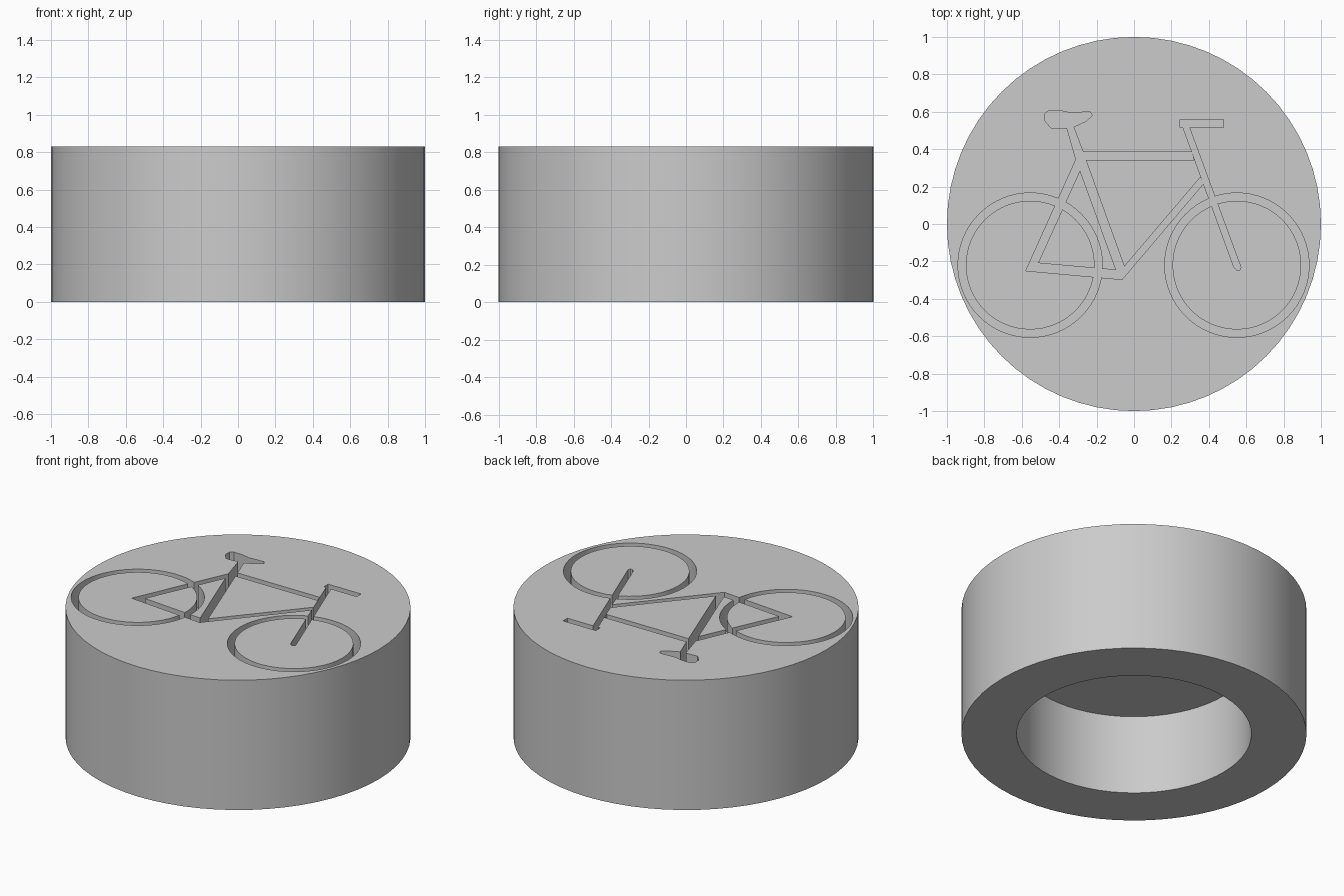
import bpy, bmesh, math
from mathutils import Vector

HEIGHT = 0.83
ENGRAVE = 0.17          # depth of the engraved picture
SEGMENTS = 64

cube = bpy.data.objects.get("Cube")
if cube:
    bpy.data.objects.remove(cube, do_unlink=True)

grey = bpy.data.materials.new("plain grey")
grey.use_nodes = True
colour = (0.6, 0.6, 0.6, 1)
grey.diffuse_color = colour
grey.node_tree.nodes["Principled BSDF"].inputs["Base Color"].default_value = colour


def make_object(name, bm):
    bmesh.ops.recalc_face_normals(bm, faces=bm.faces)
    mesh = bpy.data.meshes.new(name)
    bm.to_mesh(mesh)
    bm.free()
    mesh.materials.append(grey)
    obj = bpy.data.objects.new(name, mesh)
    bpy.context.collection.objects.link(obj)
    return obj


def circle(x, y, radius, count=SEGMENTS):
    steps = [math.tau * i / count for i in range(count)]
    return [(x + radius * math.cos(a), y + radius * math.sin(a)) for a in steps]


def prism(name, outline, low, high):
    """Extrude a flat outline between two heights."""
    bm = bmesh.new()
    face = bm.faces.new([bm.verts.new((x, y, low)) for x, y in outline])
    top = bmesh.ops.extrude_face_region(bm, geom=[face])["geom"]
    moved = [v for v in top if isinstance(v, bmesh.types.BMVert)]
    bmesh.ops.translate(bm, verts=moved, vec=(0, 0, high - low))
    return make_object(name, bm)


def ring(name, x, y, inner, outer, low, high):
    """Square-section hoop."""
    bm = bmesh.new()
    loops = [[bm.verts.new((px, py, z)) for px, py in circle(x, y, r)]
             for r, z in ((inner, low), (outer, low), (outer, high), (inner, high))]
    for k, loop in enumerate(loops):
        after = loops[(k + 1) % len(loops)]
        for i in range(SEGMENTS):
            j = (i + 1) % SEGMENTS
            bm.faces.new((loop[i], loop[j], after[j], after[i]))
    return make_object(name, bm)


def bar(start, end, width):
    """Outline of a straight tube with a given width."""
    a, b = Vector(start), Vector(end)
    side = (b - a).normalized().orthogonal() * width / 2
    return [tuple(p) for p in (a + side, b + side, b - side, a - side)]


def cut(target, cutter):
    mod = target.modifiers.new("cut", "BOOLEAN")
    mod.operation = "DIFFERENCE"
    mod.solver = "EXACT"
    mod.object = cutter
    cutter.hide_render = True
    bpy.context.view_layer.objects.active = target
    bpy.ops.object.modifier_apply(modifier=mod.name)
    bpy.data.objects.remove(cutter, do_unlink=True)


# Round block with a blind bore underneath
block = prism("round_block", circle(0, 0, 1), 0, HEIGHT)
cut(block, prism("bore", circle(0, 0, 0.68), -0.2, 0.51))

# Engraved bicycle: wheels
floor, above = HEIGHT - ENGRAVE, HEIGHT + 0.1
for x in (-0.555, 0.55):
    cut(block, ring("wheel_groove", x, -0.22, 0.344, 0.386, floor, above))

# Engraved bicycle: frame, fork, handlebar and saddle
grooves = {
    "top_tube": [(-0.3, 0.385), (0.31, 0.385), (0.32, 0.343), (-0.3, 0.343)],
    "down_tube": [(-0.052, -0.228), (0.355, 0.25), (0.375, 0.22),
                  (0.358, 0.2), (-0.064, -0.297), (-0.09, -0.294)],
    "seat_tube": [(-0.273, 0.385), (-0.052, -0.228), (-0.064, -0.297),
                  (-0.085, -0.275), (-0.31, 0.345)],
    "seat_stay": [(-0.31, 0.345), (-0.578, -0.25), (-0.513, -0.209),
                  (-0.289, 0.286), (-0.265, 0.36)],
    "chain_stay": [(-0.513, -0.209), (-0.578, -0.25), (-0.064, -0.297),
                   (-0.052, -0.25)],
    "seat_post": [(-0.363, 0.53), (-0.31, 0.345), (-0.265, 0.365), (-0.327, 0.53)],
    "fork": [(0.246, 0.56), (0.535, -0.233), (0.55, -0.246), (0.565, -0.246),
             (0.572, -0.233), (0.28, 0.56)],
    "handlebar": bar((0.246, 0.538), (0.478, 0.538), 0.044),
    "saddle": [(-0.475, 0.59), (-0.455, 0.608), (-0.39, 0.605), (-0.34, 0.594),
               (-0.235, 0.6), (-0.222, 0.58), (-0.26, 0.548), (-0.33, 0.516),
               (-0.44, 0.51), (-0.475, 0.55)],
}
for name, outline in grooves.items():
    cut(block, prism(name, outline, floor, above))

# Smooth curved walls, crisp edges
bpy.ops.object.select_all(action="DESELECT")
block.select_set(True)
bpy.context.view_layer.objects.active = block
bpy.ops.object.shade_smooth_by_angle(angle=math.radians(30))
